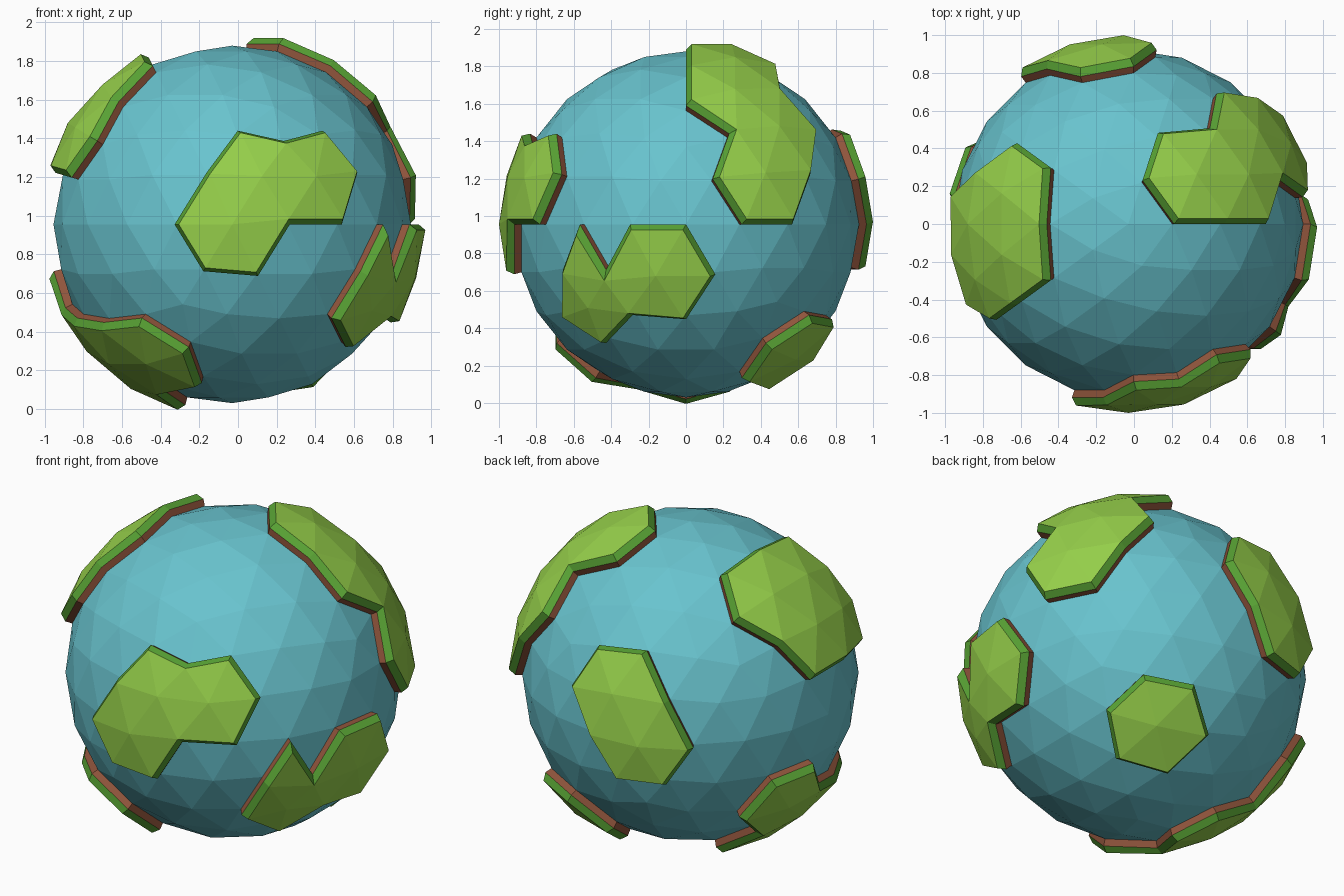
import bpy, bmesh
from mathutils import Vector

if "Cube" in bpy.data.objects:
    bpy.data.objects.remove(bpy.data.objects["Cube"])

CENTRE = Vector((-0.03, 0, 0.955))
R_SEA, R_SOIL, R_TOP = 0.925, 0.965, 1.0
INSET = 0.028


def material(name, rgb):
    m = bpy.data.materials.new(name)
    m.diffuse_color = (*rgb, 1)
    m.use_nodes = True
    m.node_tree.nodes["Principled BSDF"].inputs["Base Color"].default_value = m.diffuse_color
    return m


WATER = material("water", (0.14, 0.55, 0.62))
GRASS = material("grass", (0.31, 0.64, 0.07))
TURF = material("turf_edge", (0.10, 0.37, 0.035))
SOIL = material("soil", (0.28, 0.09, 0.045))


def sphere():
    bm = bmesh.new()
    bmesh.ops.create_icosphere(bm, subdivisions=3, radius=1)
    return bm


def finish(bm, name, mats):
    me = bpy.data.meshes.new(name)
    bm.to_mesh(me)
    bm.free()
    for m in mats:
        me.materials.append(m)
    ob = bpy.data.objects.new(name, me)
    ob.location = CENTRE
    bpy.context.collection.objects.link(ob)


def continent(name, centres, spurs=()):
    """Raised land made of the triangle fans around the given sphere points."""
    bm = sphere()
    land = set()
    for c in centres:
        v = min(bm.verts, key=lambda v: (v.co - Vector(c)).length)
        land.update(v.link_faces)
    for c in spurs:
        land.add(min(bm.faces, key=lambda f: (f.calc_center_median() - Vector(c)).length))
    bmesh.ops.delete(bm, geom=[f for f in bm.faces if f not in land], context='FACES')

    # grass cap with a slanted turf rim
    for v in bm.verts:
        v.co = v.co.normalized() * R_SOIL
    bm.normal_update()
    rim = bmesh.ops.inset_region(bm, faces=bm.faces[:], thickness=INSET,
                                 use_boundary=True, use_even_offset=True)["faces"]
    for f in rim:
        f.material_index = 1
    for v in bm.verts:
        if not v.is_boundary:
            v.co = v.co.normalized() * R_TOP

    # soil wall down into the water
    edges = [e for e in bm.edges if e.is_boundary]
    wall = bmesh.ops.extrude_edge_only(bm, edges=edges)["geom"]
    for g in wall:
        if isinstance(g, bmesh.types.BMVert):
            g.co = g.co.normalized() * (R_SEA - 0.015)
        elif isinstance(g, bmesh.types.BMFace):
            g.material_index = 2
    bmesh.ops.recalc_face_normals(bm, faces=bm.faces[:])
    bm.normal_update()
    if sum(f.normal.dot(f.calc_center_median()) for f in bm.faces if f.material_index == 0) < 0:
        bmesh.ops.reverse_faces(bm, faces=bm.faces[:])
    finish(bm, name, [GRASS, TURF, SOIL])


# ocean ball
bm = sphere()
bmesh.ops.scale(bm, vec=(R_SEA,) * 3, verts=bm.verts[:])
finish(bm, "ocean", [WATER])

# continents
continent("front_continent", [(0, -1, 0), (.14, -.96, .23), (.41, -.87, .27)])
continent("upper_right_continent", [(.36, .26, .89), (.64, .26, .72), (.69, .5, .53), (.86, .43, .28)])
continent("lower_right_continent", [(.95, -.16, -.28), (.72, -.53, -.45)], spurs=[(.787, -.572, -.155)])
continent("upper_left_continent", [(-.67, .16, .72), (-.67, -.16, .72), (-.85, 0, .53), (-.82, -.27, .51)])
continent("back_continent", [(-.14, .95, .28), (-.31, .95, 0)])
continent("lower_left_continent", [(-.82, .26, -.51), (-.74, 0, -.68), (-.53, 0, -.85),
                                   (-.64, -.26, -.72), (-.45, -.53, -.72)])
continent("back_island", [(.36, .59, -.72)])
